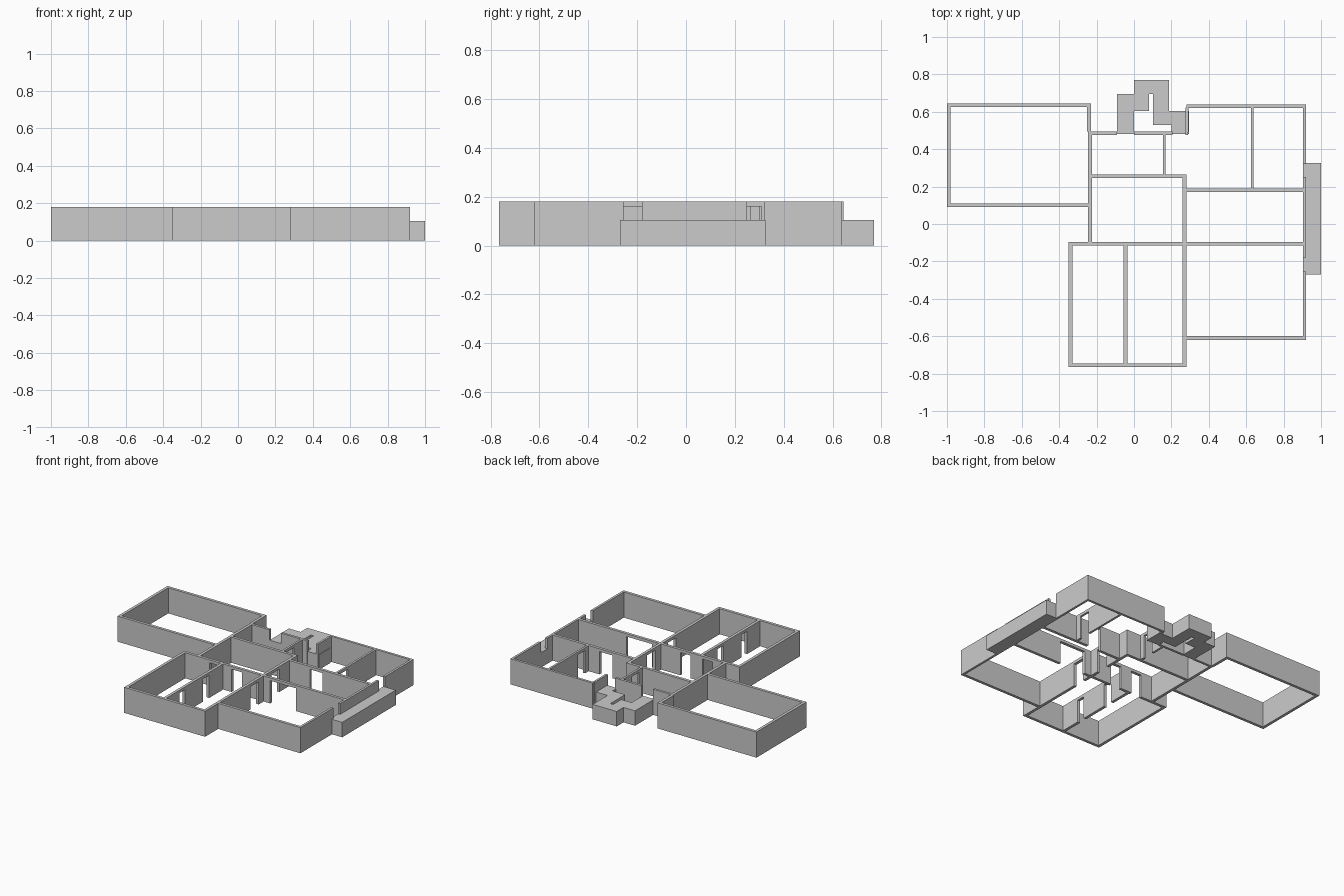
import bpy, bmesh

if "Cube" in bpy.data.objects:
    bpy.data.objects.remove(bpy.data.objects["Cube"])

H, STEP_H, LINTEL = 0.18, 0.105, 0.02


def prism(name, pts, z0, z1):
    """Extrude a flat outline between two heights."""
    bm = bmesh.new()
    face = bm.faces.new([bm.verts.new((x, y, z0)) for x, y in pts])
    out = bmesh.ops.extrude_face_region(bm, geom=[face])
    bmesh.ops.translate(bm, vec=(0, 0, z1 - z0),
                        verts=[v for v in out["geom"] if isinstance(v, bmesh.types.BMVert)])
    bmesh.ops.recalc_face_normals(bm, faces=bm.faces)
    mesh = bpy.data.meshes.new(name)
    bm.to_mesh(mesh)
    bm.free()
    ob = bpy.data.objects.new(name, mesh)
    bpy.context.collection.objects.link(ob)
    return ob


def wall(name, axis, at, a, b, doors=(), t=0.02, lintel=True):
    """Straight wall along an axis from a to b, broken by doorways."""
    def piece(label, s, e, z0):
        lo, hi = at - t / 2, at + t / 2
        x0, x1, y0, y1 = (s, e, lo, hi) if axis == "x" else (lo, hi, s, e)
        prism(label, [(x0, y0), (x1, y0), (x1, y1), (x0, y1)], z0, H)
    start = a
    for d0, d1 in doors:
        piece(name, start, d0, 0)
        if lintel:
            piece(name + "_lintel", d0, d1, H - LINTEL)
        start = d1
    piece(name, start, b, 0)


# Large west room
wall("west_room_north_wall", "x", 0.635, -1.0, -0.23)
wall("west_room_south_wall", "x", 0.1, -1.0, -0.24)
wall("west_room_west_wall", "y", -0.99, 0.11, 0.625)
wall("west_room_east_wall", "y", -0.24, 0.495, 0.625)

# Central hall and entrance
wall("hall_west_wall", "y", -0.235, -0.095, 0.495)
wall("hall_north_wall", "x", 0.255, -0.225, 0.28)
wall("hall_east_wall", "y", 0.27, -0.095, 0.245, [(-0.03, 0.06)])
wall("entrance_wall", "x", 0.485, -0.225, 0.29, [(-0.09, 0.0), (0.205, 0.275)], 0.017, False)
wall("entrance_divider", "y", 0.162, 0.265, 0.477, [(0.3, 0.38)], 0.015)

# North-east rooms
wall("north_wall", "x", 0.63, 0.28, 0.92, t=0.017)
wall("north_room_west_wall", "y", 0.283, 0.493, 0.622, t=0.015)
wall("north_room_divider", "y", 0.632, 0.19, 0.622, [(0.23, 0.31)], 0.015)
wall("north_room_south_wall", "x", 0.18, 0.28, 0.905, [(0.44, 0.54)])

# East and south-east rooms
wall("east_wall", "y", 0.912, -0.6, 0.622, [(-0.255, -0.18), (0.25, 0.322)], 0.016, False)
wall("middle_wall", "x", -0.105, -0.35, 0.904, [(-0.14, -0.06), (0.03, 0.11), (0.33, 0.53)])
wall("south_east_wall", "x", -0.61, 0.28, 0.92)

# South rooms
wall("south_room_west_wall", "y", -0.34, -0.745, -0.115)
wall("south_room_south_wall", "x", -0.755, -0.35, 0.28)
wall("south_room_divider", "y", -0.045, -0.745, -0.115, [(-0.6, -0.54), (-0.34, -0.27)])
wall("south_room_east_wall", "y", 0.27, -0.745, -0.115, [(-0.26, -0.17)])

# Raised landings outside the doors
prism("east_landing", [(0.904, -0.27), (1, -0.27), (1, 0.325), (0.904, 0.325)], 0, STEP_H)
prism("north_landing", [(-0.09, 0.48), (-0.09, 0.695), (0, 0.695), (0, 0.77), (0.187, 0.77),
                        (0.187, 0.605), (0.295, 0.605), (0.295, 0.48), (0.2, 0.48),
                        (0.2, 0.53), (0.102, 0.53), (0.102, 0.695), (0.08, 0.695),
                        (0.08, 0.605), (0, 0.605), (0, 0.48)], 0, STEP_H)
